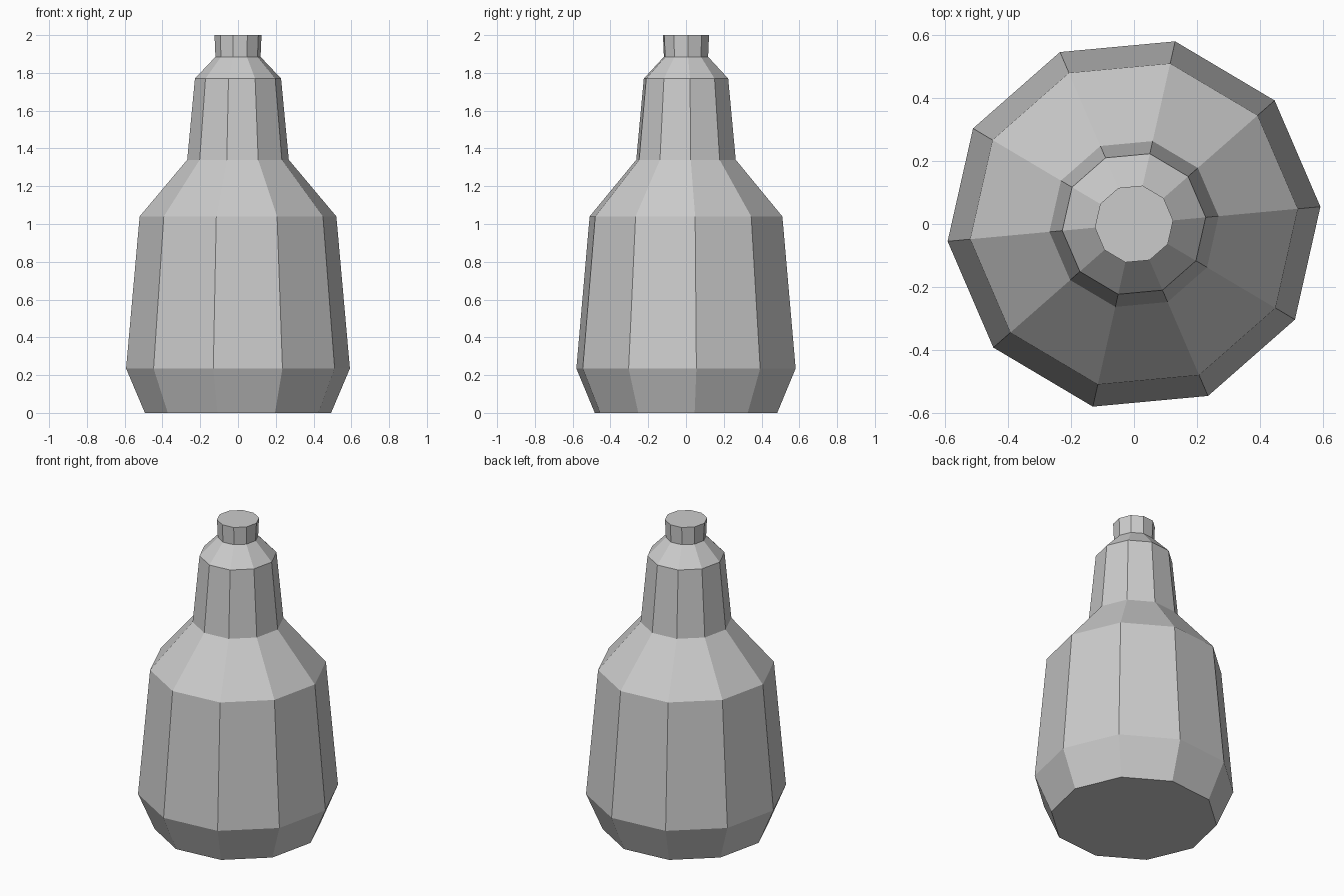
import bpy, bmesh
from math import sin, cos, pi, radians

if "Cube" in bpy.data.objects:
    bpy.data.objects.remove(bpy.data.objects["Cube"])

SIDES = 10
TURN = radians(5.3)


def lathe(name, profile, cap_bottom=False, cap_top=False):
    """Ten-sided flat-shaded solid from (radius, z) points, bottom to top."""
    bm = bmesh.new()
    rings = []
    for r, z in profile:
        angles = [TURN + 2 * pi * i / SIDES for i in range(SIDES)]
        rings.append([bm.verts.new((r * cos(a), r * sin(a), z)) for a in angles])
    for low, high in zip(rings, rings[1:]):
        for i in range(SIDES):
            j = (i + 1) % SIDES
            bm.faces.new((low[i], low[j], high[j], high[i]))
    if cap_bottom:
        bm.faces.new(rings[0][::-1])
    if cap_top:
        bm.faces.new(rings[-1])
    mesh = bpy.data.meshes.new(name)
    bm.to_mesh(mesh)
    bm.free()
    obj = bpy.data.objects.new(name, mesh)
    bpy.context.collection.objects.link(obj)
    return obj


# Bottle body: tapered foot, belly, sloping shoulder, neck and lip
lathe("bottle_body",
      [(0.495, 0), (0.595, 0.235), (0.523, 1.04), (0.27, 1.34),
       (0.229, 1.77), (0.12, 1.885)], cap_bottom=True)

# Stopper closing the neck
lathe("stopper", [(0.12, 1.885), (0.125, 2.0)], cap_top=True)
